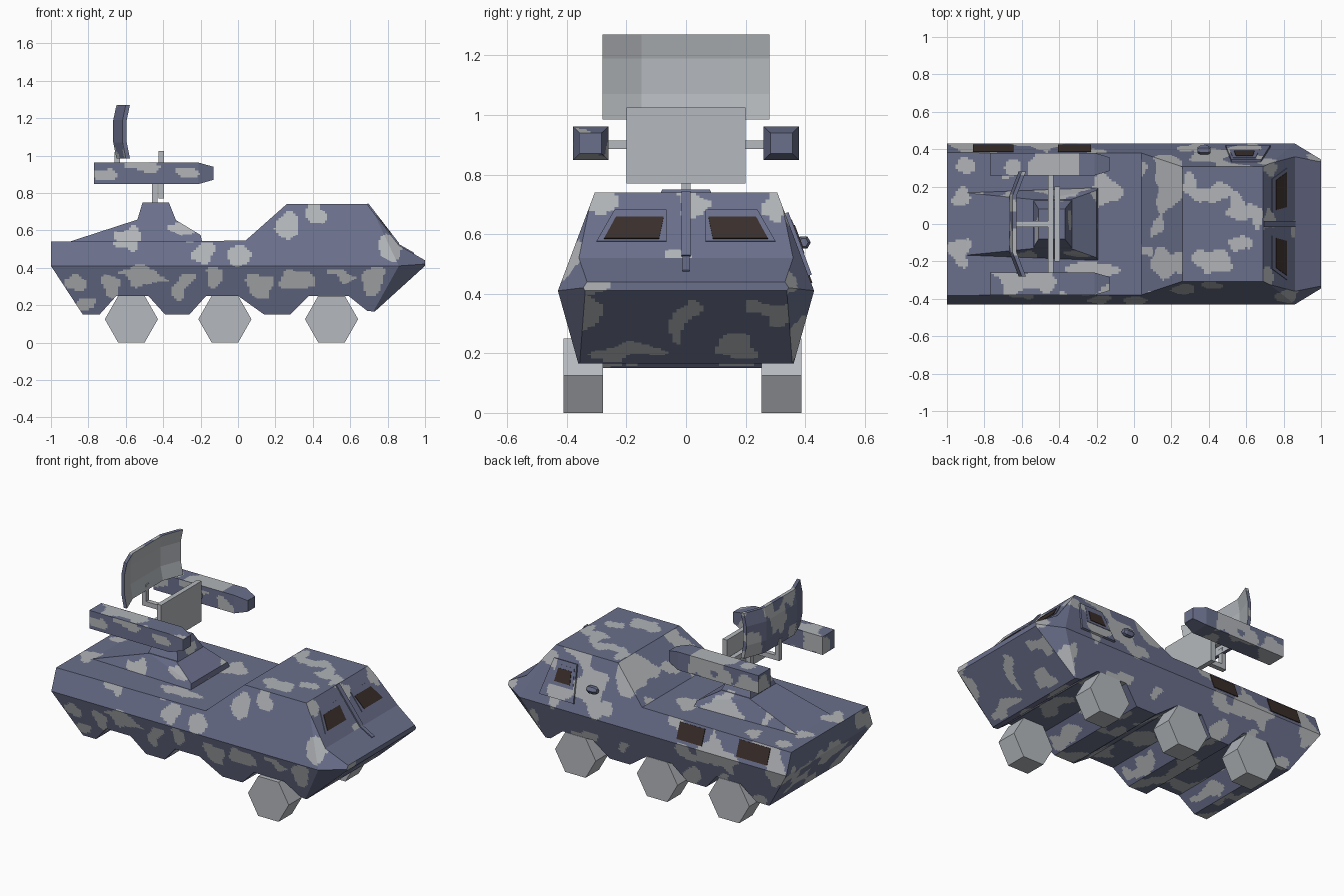
import bpy, bmesh, math
from mathutils import Vector, noise

if "Cube" in bpy.data.objects:
    bpy.data.objects.remove(bpy.data.objects["Cube"])

# Colours
MATS = []
for name, col in (("slate_blue", (.145, .16, .26)), ("camo_grey", (.44, .455, .475)),
                  ("dark_brown", (.042, .028, .024)), ("metal_grey", (.46, .485, .51))):
    m = bpy.data.materials.new(name)
    m.diffuse_color = (*col, 1)
    m.use_nodes = True
    m.node_tree.nodes["Principled BSDF"].inputs["Base Color"].default_value = m.diffuse_color
    MATS.append(m)
BLUE, GREY, DARK, METAL, CAMO = 0, 1, 2, 3, 4

# Grey camouflage blobs: centre and radii, from the top (x, y), near side (x, z) and nose (y, z)
TOP = [(.14, .2, .1, .12), (.42, .17, .1, .05), (.55, .1, .05, .08), (.12, -.2, .07, .1),
       (.42, -.2, .1, .06), (.55, -.1, .06, .04), (-.68, .3, .05, .07), (-.93, -.15, .06, .07),
       (-.88, .32, .06, .04), (-.95, .15, .04, .05), (-.15, .2, .07, .1), (-.2, -.25, .15, .04),
       (.3, .22, .05, .07), (.63, .05, .04, .06)]
SIDE = [(-.18, .48, .06, .06), (0, .46, .06, .06), (-.6, .56, .06, .05), (-.3, .6, .07, .03),
        (.27, .62, .05, .07), (.43, .69, .07, .05), (.82, .5, .08, .05), (-.5, .36, .12, .05),
        (-.87, .33, .07, .05), (-.13, .35, .06, .05), (.34, .33, .09, .05), (.12, .31, .08, .06),
        (.72, .34, .07, .06), (-.72, .91, .05, .04), (-.5, .93, .09, .03), (-.28, .9, .06, .04),
        (-.68, .3, .05, .05), (.55, .36, .06, .03), (-.3, .3, .05, .06), (-.82, .2, .05, .04)]
NOSE = [(-.01, .31, .04, .08), (-.2, .2, .13, .035), (.16, .2, .08, .035), (-.33, .34, .04, .06),
        (.27, .34, .07, .03), (-.28, .7, .05, .04), (.15, .48, .09, .03), (-.3, .42, .05, .03),
        (-.02, .51, .05, .025), (.3, .69, .04, .05), (.02, .7, .04, .03)]


def camo(c, n):
    w = c + noise.noise_vector(c * 10) * .05
    if n.z > .75 and c.z < .8:
        blobs, u, v = TOP, w.x, w.y
    elif n.y < -.4:
        blobs, u, v = SIDE, w.x, w.z
    elif n.x > .5 and c.z < .8:
        blobs, u, v = NOSE, w.y, w.z
    else:
        return GREY if noise.noise(w * 6.5 + Vector((3, 7, 1))) > .08 else BLUE
    return GREY if any(((u - a) / r) ** 2 + ((v - b) / s) ** 2 < 1 for a, b, r, s in blobs) else BLUE


def slice_grid(bm, step=.013):
    bmesh.ops.triangulate(bm, faces=bm.faces[:])
    for ax in range(3):
        vals = [v.co[ax] for v in bm.verts]
        no = Vector((0, 0, 0))
        no[ax] = 1
        k = min(vals) + step * .613
        while k < max(vals):
            bmesh.ops.bisect_plane(bm, geom=bm.verts[:] + bm.edges[:] + bm.faces[:],
                                   dist=1e-5, plane_co=no * k, plane_no=no)
            k += step


def finish(name, bm, mat, rule=None):
    bmesh.ops.recalc_face_normals(bm, faces=bm.faces[:])
    if mat == CAMO:
        slice_grid(bm)
    bm.normal_update()
    for f in bm.faces:
        if rule and rule(f):
            f.material_index = METAL
        else:
            f.material_index = camo(f.calc_center_median(), f.normal) if mat == CAMO else mat
    me = bpy.data.meshes.new(name)
    bm.to_mesh(me)
    bm.free()
    for m in MATS:
        me.materials.append(m)
    ob = bpy.data.objects.new(name, me)
    bpy.context.collection.objects.link(ob)
    return ob


def solid(name, pts, mat):
    """Convex solid around the points."""
    bm = bmesh.new()
    for p in pts:
        bm.verts.new(p)
    bmesh.ops.convex_hull(bm, input=bm.verts[:])
    return finish(name, bm, mat)


def box(name, x0, x1, y0, y1, z0, z1, mat):
    return solid(name, [(x, y, z) for x in (x0, x1) for y in (y0, y1) for z in (z0, z1)], mat)


def plate(name, pts, thick, mat):
    """Thin plate lying on a sloped surface, raised outward."""
    p = [Vector(q) for q in pts]
    n = (p[1] - p[0]).cross(p[2] - p[0]).normalized()
    if n.x + n.y + n.z < 0:
        n = -n
    return solid(name, [q - n * .003 for q in p] + [q + n * thick for q in p], mat)


def shield(y, z):
    return (.69 + (.74 - z) * .773, y, z)


def flank(x, z):
    return (x, .43 - (z - .41) * .375, z)


# Hull: side profile extruded across, then trimmed by the sloped side and nose planes
profile = [(-1, .41), (-.83, .15), (-.74, .15), (-.65, .25), (-.48, .25), (-.39, .15), (-.26, .15),
           (-.17, .25), (0, .25), (.14, .15), (.28, .15), (.38, .25), (.59, .25), (.69, .17),
           (.73, .165), (1, .41), (1, .44), (.86, .52), (.69, .74), (.26, .74), (.04, .545), (-1, .54)]
bm = bmesh.new()
f = bm.faces.new([bm.verts.new((x, -.5, z)) for x, z in profile])
ext = bmesh.ops.extrude_face_region(bm, geom=[f], use_keep_orig=True)
bmesh.ops.translate(bm, vec=(0, 1, 0), verts=[g for g in ext["geom"] if isinstance(g, bmesh.types.BMVert)])
bmesh.ops.recalc_face_normals(bm, faces=bm.faces[:])
for s in (1, -1):
    for co, no in (((0, .43, .41), (0, 1, .375)), ((0, .43, .41), (0, 1, -.28)),
                   ((.86, .43, .41), (.0252, .0448, .0287)), ((.86, .43, .41), (.022, .0336, -.0217))):
        bmesh.ops.bisect_plane(bm, geom=bm.verts[:] + bm.edges[:] + bm.faces[:], dist=1e-5,
                               plane_co=(co[0], s * co[1], co[2]),
                               plane_no=Vector((no[0], s * no[1], no[2])).normalized(), clear_outer=True)
        bmesh.ops.holes_fill(bm, edges=[e for e in bm.edges if e.is_boundary], sides=0)
finish("hull", bm, CAMO)

# Windscreens with frames, and the rib between them
for s in (1, -1):
    plate("windscreen_frame", [shield(s * y, z) for y, z in ((.065, .575), (.3, .575), (.24, .68), (.065, .68))],
          .004, BLUE)
    plate("windscreen", [shield(s * y, z) for y, z in ((.09, .582), (.275, .582), (.235, .655), (.075, .655))],
          .007, DARK)
plate("centre_rib", [shield(y, z) for y, z in ((-.015, .74), (.015, .74), (.015, .525), (-.015, .525))],
      .008, BLUE)
plate("nose_rib", [(x, y, .52 - (x - .86) * .571) for x, y in ((.855, -.012), (.855, .012), (.94, .012), (.94, -.012))],
      .006, BLUE)

# Far side: door, door window, handle and two long windows
plate("door", [flank(x, z) for x, z in ((.49, .46), (.52, .67), (.68, .67), (.73, .46))], .012, CAMO)
plate("door_window_frame", [flank(x, z) for x, z in ((.51, .53), (.53, .645), (.65, .645), (.67, .53))], .014, BLUE)
plate("door_window", [flank(x, z) for x, z in ((.535, .55), (.545, .625), (.635, .625), (.645, .55))], .017, DARK)
solid("door_handle", [(x, .395 + r * math.cos(i * math.pi / 3), .572 + r * math.sin(i * math.pi / 3))
                      for x, r in ((.34, .015), (.355, .024), (.395, .024), (.41, .015)) for i in range(6)], BLUE)
for x0, x1 in ((-.86, -.645), (-.405, -.23)):
    plate("side_window", [flank(x, z) for x, z in ((x0, .435), (x0, .53), (x1, .53), (x1, .435))], .004, DARK)

# Launcher base: long wedge and pedestal
S = (1, -1)
solid("deck_wedge", [(x, s * y, z) for s in S for x, y, z in
      ((-.93, .17, .53), (-.19, .2, .53), (-.2, .18, .575), (-.53, .13, .66), (-.34, .13, .66))], CAMO)
solid("pedestal", [(x, s * y, z) for s in S for x, y, z in
      ((-.54, .13, .65), (-.33, .13, .65), (-.51, .08, .75), (-.37, .08, .75))], CAMO)

# Mast, shield plate, cross arm and dish bracket
box("mast", -.46, -.43, -.015, .015, .74, .9, METAL)
box("shield_plate", -.425, -.395, -.2, .2, .77, 1.025, METAL)
box("cross_arm", -.46, -.43, -.28, .28, .885, .915, METAL)
box("dish_arm", -.66, -.43, -.015, .015, .885, .915, METAL)
box("dish_post", -.66, -.63, -.015, .015, .885, 1.02, METAL)

# Launch tubes with tapered fronts and plain blue noses
for s in S:
    solid("launch_tube", [(x, s * .32 + a * r, .905 + b * r * .95) for x, r in ((-.77, .06), (-.21, .06), (-.132, .037))
                          for a in S for b in S], CAMO)
    box("tube_nose", -.14, -.13, s * .32 - .036, s * .32 + .036, .871, .939, BLUE)

# Dish: faceted panel bent both ways, grey on its hollow face
bm = bmesh.new()
rows = [[bm.verts.new((-.645 + (.05 if abs(y) > .2 else 0) + dx, y, z)) for y in (-.28, -.15, .15, .28)]
        for z, dx in ((.985, .017), (1.07, 0), (1.19, 0), (1.27, .017))]
for r0, r1 in zip(rows, rows[1:]):
    for i in range(3):
        bm.faces.new((r0[i], r0[i + 1], r1[i + 1], r1[i]))
ext = bmesh.ops.extrude_face_region(bm, geom=bm.faces[:], use_keep_orig=True)
bmesh.ops.translate(bm, vec=(-.022, 0, 0), verts=[g for g in ext["geom"] if isinstance(g, bmesh.types.BMVert)])
finish("dish", bm, CAMO, lambda f: f.normal.x > .4)

# Six-sided wheels: three on the far side, one on the near side
for x, y in ((-.57, .32), (-.07, .32), (.5, .32), (.5, -.345)):
    solid("wheel", [(x + .142 * math.cos(i * math.pi / 3), y + s * .067, .125 + .144 * math.sin(i * math.pi / 3))
                    for i in range(6) for s in S], METAL)
